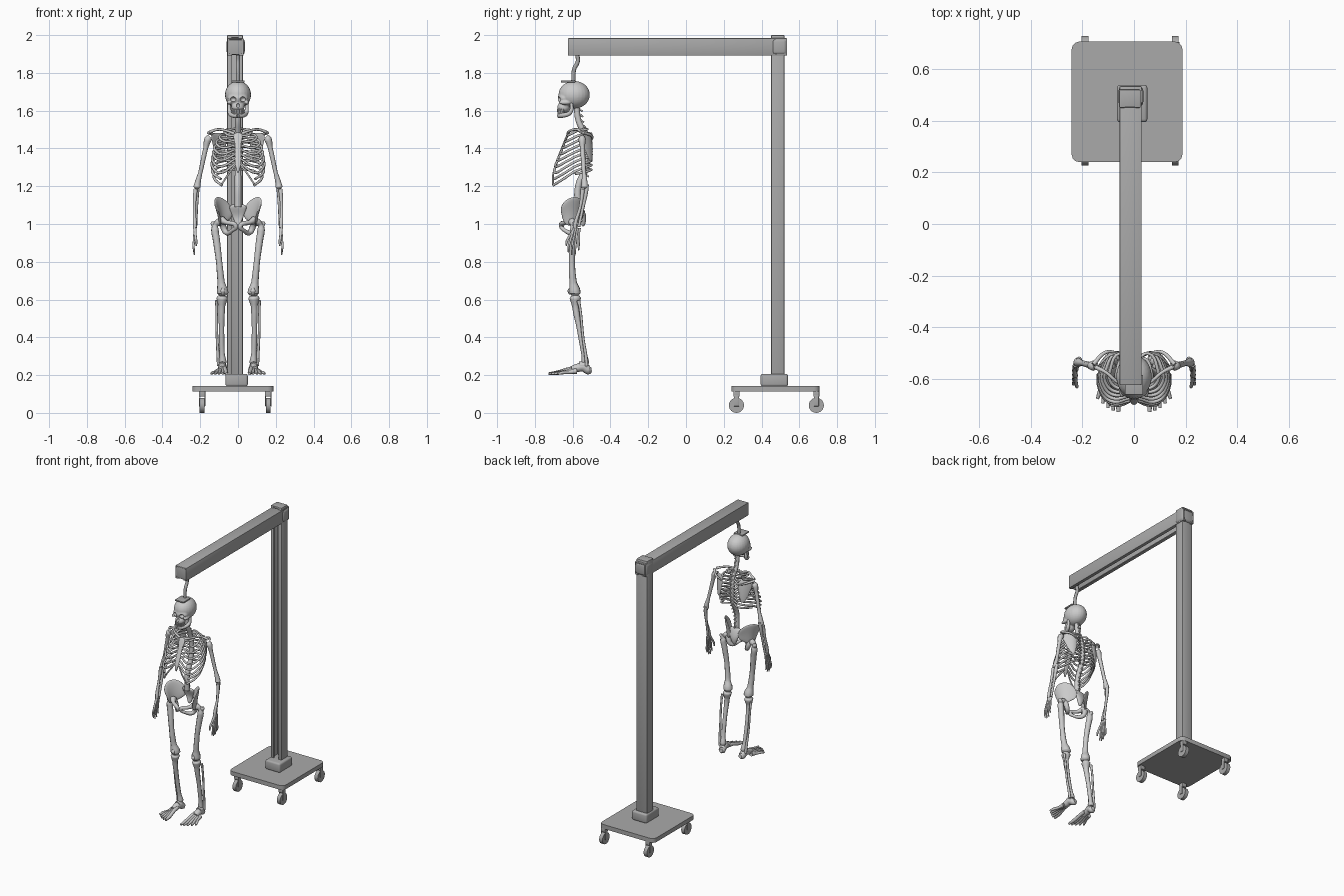
import bpy, bmesh, math
from mathutils import Vector, Matrix

STAND = bpy.data.materials.new('dark_grey')
STAND.diffuse_color = (.4, .4, .4, 1)


def finish(ob, angle=40, mat=None):
    # apply modifiers / convert curves, then smooth
    bpy.ops.object.select_all(action='DESELECT')
    ob.select_set(True)
    bpy.context.view_layer.objects.active = ob
    bpy.ops.object.convert(target='MESH')
    bpy.ops.object.shade_smooth_by_angle(angle=math.radians(angle))
    if mat:
        ob.data.materials.append(mat)
    return ob


def link(name, data):
    ob = bpy.data.objects.new(name, data)
    bpy.context.collection.objects.link(ob)
    return ob


def from_bm(name, bm):
    bmesh.ops.recalc_face_normals(bm, faces=bm.faces)
    me = bpy.data.meshes.new(name)
    bm.to_mesh(me)
    bm.free()
    return link(name, me)


def tubes(name, paths, mirror=False, mat=None):
    # smooth tubes through (x, y, z, radius) points
    cu = bpy.data.curves.new(name, 'CURVE')
    cu.dimensions = '3D'
    cu.bevel_depth, cu.bevel_resolution = 1, 2
    cu.resolution_u, cu.use_fill_caps = 5, True
    for s in ((1, -1) if mirror else (1,)):
        for path in paths:
            sp = cu.splines.new('BEZIER')
            sp.bezier_points.add(len(path) - 1)
            for bp, (x, y, z, r) in zip(sp.bezier_points, path):
                bp.co, bp.radius = (s * x, y, z), r
                bp.handle_left_type = bp.handle_right_type = 'AUTO'
    return finish(link(name, cu), 60, mat)


def box(name, lo, hi, bevel=0.005, vertical=False):
    lo, hi = Vector(lo), Vector(hi)
    bm = bmesh.new()
    bmesh.ops.create_cube(bm, size=1, matrix=Matrix.Translation((lo + hi) / 2) @ Matrix.Diagonal((*(hi - lo), 1)))
    edges = [e for e in bm.edges if not vertical or abs(e.verts[0].co.z - e.verts[1].co.z) > 1e-4]
    bmesh.ops.bevel(bm, geom=edges, offset=bevel, segments=3, profile=0.5, affect='EDGES')
    return finish(from_bm(name, bm), 40, STAND)


def ellipsoids(name, items):
    bm = bmesh.new()
    for c, r in items:
        bmesh.ops.create_uvsphere(bm, u_segments=24, v_segments=16, radius=1,
                                  matrix=Matrix.Translation(c) @ Matrix.Diagonal((*r, 1)))
    return from_bm(name, bm)


def channel(name, a, b, s, t, origin, u, v, w):
    # slotted C-section, open towards -v, extruded along w
    i = a - t
    prof = [(-a, -b), (-s, -b), (-s, t - b), (-i, t - b), (-i, b - t), (i, b - t),
            (i, t - b), (s, t - b), (s, -b), (a, -b), (a, b), (-a, b)]
    u, v, w, o = Vector(u), Vector(v), Vector(w), Vector(origin)
    bm = bmesh.new()
    f = bm.faces.new([bm.verts.new(o + u * p + v * q) for p, q in prof])
    ext = bmesh.ops.extrude_face_region(bm, geom=[f])
    bmesh.ops.translate(bm, vec=w, verts=[g for g in ext['geom'] if isinstance(g, bmesh.types.BMVert)])
    ob = from_bm(name, bm)
    m = ob.modifiers.new('bevel', 'BEVEL')
    m.width, m.segments, m.limit_method = 0.004, 2, 'ANGLE'
    return finish(ob, 40, STAND)


def plate(name, rows, thick, mirror=True):
    # curved bone plate lofted through rows of points
    bm = bmesh.new()
    g = [[bm.verts.new(p) for p in r] for r in rows]
    for a, b in zip(g, g[1:]):
        for k in range(len(a) - 1):
            bm.faces.new((a[k], a[k + 1], b[k + 1], b[k]))
    ob = from_bm(name, bm)
    m = ob.modifiers.new('solid', 'SOLIDIFY')
    m.thickness, m.offset = thick, 0
    ob.modifiers.new('sub', 'SUBSURF').levels = 2
    if mirror:
        ob.modifiers.new('mirror', 'MIRROR')
    return finish(ob, 60)


def lerp(a, b, t):
    return a + (b - a) * t


def sample(keys, z):
    # y along a list of (z, y), z descending
    for (z0, v0), (z1, v1) in zip(keys, keys[1:]):
        if z >= z1:
            return lerp(v0, v1, (z0 - z) / (z0 - z1))
    return keys[-1][1]


# --- stand ---
box('base_plate', (-.242, .24, .113), (.188, .708, .143), .03, True)
box('post_socket', (-.066, .395, .14), (.052, .54, .207), .012)
channel('post', .042, .035, .018, .009, (-.016, .486, .14), (1, 0, 0), (0, 1, 0), (0, 0, 1.86))
channel('beam', .043, .046, .018, .009, (-.013, -.625, 1.938), (1, 0, 0), (0, 0, 1), (0, 1.16, 0))
box('beam_end_cap', (-.05, -.622, 1.897), (.024, -.615, 1.98), .002)
box('clamp', (-.06, .455, 1.895), (.036, .535, 1.982), .018)
box('post_cap', (-.056, .453, 1.985), (.024, .519, 2.0), .004)
for x in (-.19, .16):
    for y in (.267, .69):
        bm = bmesh.new()
        bmesh.ops.create_cone(bm, cap_ends=True, segments=24, radius1=.04, radius2=.04, depth=.026,
                              matrix=Matrix.Translation((x, y, .04)) @ Matrix.Rotation(math.pi / 2, 4, 'Y'))
        finish(from_bm('caster_wheel', bm), 40, STAND)
        for s in (-1, 1):
            box('caster_fork', (x + s * .015 - .002, y - .013, .035), (x + s * .015 + .002, y + .013, .095), .001)
        box('caster_top', (x - .017, y - .016, .086), (x + .017, y + .016, .115), .003)

# --- hanger ---
tubes('hook', [[(0, -.575, 1.895, .011), (0, -.573, 1.86, .011), (0, -.592, 1.82, .011), (0, -.597, 1.75, .011)]],
      mat=STAND)
box('hook_plate', (-.035, -.662, 1.75), (.035, -.585, 1.76), .003)

# --- skull ---
skull = ellipsoids('skull', [((0, -.592, 1.684), (.069, .083, .073)), ((0, -.643, 1.665), (.055, .036, .033)),
                             ((0, -.648, 1.618), (.034, .034, .03)), ((.046, -.64, 1.643), (.013, .034, .011)),
                             ((-.046, -.64, 1.643), (.013, .034, .011))])
holes = ellipsoids('skull_cutter', [((.027, -.682, 1.66), (.017, .028, .015)), ((-.027, -.682, 1.66), (.017, .028, .015)),
                                    ((0, -.685, 1.628), (.009, .02, .014))])
holes.hide_render = True
m = skull.modifiers.new('remesh', 'REMESH')
m.mode, m.voxel_size = 'VOXEL', .005
m = skull.modifiers.new('sockets', 'BOOLEAN')
m.operation, m.object = 'DIFFERENCE', holes
finish(skull, 50)
bpy.data.objects.remove(holes)
tubes('jaw', [[(.047, -.605, 1.64, .008), (.044, -.612, 1.592, .012), (.025, -.655, 1.575, .013),
               (0, -.672, 1.574, .014)]], True)
tubes('teeth', [[(.031 * math.sin(a), -.645 - .034 * math.cos(a), 1.608, .0055),
                 (.03 * math.sin(a), -.643 - .032 * math.cos(a), 1.58, .005)]
                for a in [(k - 4.5) * .3 for k in range(10)]])

# --- spine ---
curve = [(1.63, -.58), (1.55, -.57), (1.48, -.54), (1.40, -.522), (1.30, -.53), (1.2, -.57), (1.09, -.572)]
spines = []
for k in range(18):
    z = lerp(1.61, 1.12, k / 17)
    y = sample(curve, z)
    spines.append([(0, y + .01, z, .006), (0, y + .03, z - .014, .004)])
tubes('backbone', [[(0, v, z, lerp(.015, .018, k / 6)) for k, (z, v) in enumerate(curve)]])
tubes('backbone_processes', spines)

# --- rib cage ---
front = [(1.48, -.622), (1.31, -.69), (1.2, -.708)]
widths = [.07, .098, .116, .126, .133, .138, .14, .138, .13, .115]
ribs = []
for k, w in enumerate(widths):
    zb, zf = lerp(1.505, 1.29, k / 9), lerp(1.47, 1.205, min(k / 8, 1))
    yb, yf = sample(curve, zb), sample(front, zf)
    rib = [(.012, yb + .008, zb, .006), (w * .55, -.502 - (k == 0) * .02, zb - .004, .0065),
           (w * .95, lerp(yb, yf, .3), lerp(zb, zf, .3), .007)]
    if k < 9:
        rib.append((w * .95, lerp(yb, yf, .68), lerp(zb, zf, .7), .007))
        rib.append((w * .66, yf + .004, zf, .007))
        if k < 7:
            zs = lerp(1.468, 1.32, k / 6)
            rib.append((.014, sample(front, zs), zs, .006))
    ribs.append(rib)
tubes('ribs', ribs, True)
tubes('costal_margin', [[(.014, -.687, 1.315, .005), (.05, -.703, 1.265, .005), (.088, -.704, 1.208, .005)]], True)
plate('sternum', [[(x * w, sample(front, z) - .002, z) for x in (-1, 0, 1)]
                  for z, w in ((1.485, .024), (1.45, .026), (1.43, .015), (1.36, .019), (1.31, .016), (1.27, .005))],
      .012, False)

# --- shoulders and arms ---
tubes('collar_bones', [[(.018, -.625, 1.478, .009), (.06, -.615, 1.493, .007), (.11, -.575, 1.5, .007),
                        (.15, -.555, 1.487, .009)]], True)
plate('shoulder_blades', [[(.055, -.504, 1.48), (.1, -.508, 1.488), (.15, -.57, 1.48)],
                          [(.06, -.496, 1.42), (.1, -.5, 1.42), (.138, -.55, 1.43)],
                          [(.08, -.497, 1.325), (.095, -.5, 1.322), (.11, -.51, 1.33)]], .008)
tubes('shoulder_blade_spines', [[(.065, -.498, 1.445, .004), (.11, -.498, 1.466, .007), (.158, -.545, 1.484, .009)]], True)
tubes('upper_arms', [[(.148, -.55, 1.462, .014), (.158, -.55, 1.45, .02), (.17, -.548, 1.405, .013),
                      (.2, -.54, 1.27, .011), (.214, -.537, 1.215, .016), (.217, -.537, 1.196, .019),
                      (.218, -.537, 1.188, .012)]], True)
tubes('forearms', [[(.213, -.525, 1.21, .011), (.217, -.53, 1.17, .012), (.22, -.547, 1.08, .008), (.224, -.568, .985, .008)],
                   [(.225, -.546, 1.185, .012), (.231, -.56, 1.09, .008), (.229, -.586, 1.0, .011),
                    (.228, -.588, .98, .011)]], True)
hand = [[(.228, -.59, .975, .009), (.226, -.61, .945, .007), (.222, -.63, .91, .007), (.22, -.634, .885, .004)]]
for k in range(4):
    y0, y1 = -.592 + .009 * k, -.622 + .018 * k
    tip = (.85, .837, .842, .862)[k]
    hand.append([(.228, y0, .978, .009), (.23, lerp(y0, y1, .25), .955, .006), (.233, lerp(y0, y1, .7), .912, .0065),
                 (.235, y1, .875, .0055), (.23, y1, tip, .004)])
tubes('hands', hand, True)

# --- pelvis ---
crest = [(.12, -.67, 1.09), (.13, -.635, 1.135), (.108, -.585, 1.152), (.065, -.548, 1.132), (.032, -.538, 1.085)]
neck = [(.09, -.648, 1.0), (.095, -.615, .985), (.085, -.59, .99), (.06, -.57, 1.01), (.034, -.545, 1.03)]
mid = [((a[0] + b[0]) / 2 - .008, (a[1] + b[1]) / 2, (a[2] + b[2]) / 2) for a, b in zip(crest, neck)]
plate('hip_wings', [crest, mid, neck], .014)
tubes('hip_rings', [[(.085, -.61, 1.02, .022), (.06, -.638, 1.008, .012), (.012, -.66, .99, .013),
                     (.032, -.64, .965, .01), (.062, -.598, .955, .015), (.078, -.59, .985, .017),
                     (.085, -.605, 1.02, .02)]], True)
plate('sacrum', [[(-w, y - .008, z), (0, y, z), (w, y - .008, z)]
                 for z, y, w in ((1.105, -.56, .05), (1.07, -.545, .046), (1.03, -.532, .026), (.985, -.545, .008))],
      .022, False)

# --- legs ---
tubes('thigh_bones', [[(.088, -.605, 1.008, .02), (.1, -.602, 1.01, .021), (.118, -.597, .995, .014),
                       (.122, -.594, .97, .021), (.115, -.597, .92, .02), (.1, -.604, .8, .017),
                       (.089, -.597, .69, .02), (.083, -.59, .65, .031), (.081, -.588, .635, .032),
                       (.081, -.588, .622, .02)],
                      [(.122, -.592, .985, .015), (.132, -.588, 1.005, .014), (.132, -.588, 1.012, .008)]], True)
tubes('knee_caps', [[(.08, -.612, .66, .008), (.08, -.614, .645, .014), (.08, -.612, .628, .007)]], True)
tubes('shin_bones', [[(.083, -.587, .62, .022), (.084, -.586, .607, .03), (.086, -.585, .565, .018),
                      (.087, -.565, .45, .014), (.084, -.54, .31, .014), (.081, -.533, .27, .02),
                      (.081, -.532, .258, .017)],
                     [(.112, -.57, .595, .01), (.113, -.562, .56, .007), (.111, -.545, .4, .007),
                      (.104, -.528, .28, .009), (.103, -.526, .25, .009)]], True)

# --- feet ---
foot = [[(.075, -.501, .228, .014), (.077, -.515, .227, .024), (.082, -.545, .243, .024), (.085, -.575, .238, .022),
         (.088, -.605, .23, .018)],
        [(.083, -.525, .252, .022), (.084, -.565, .25, .021)]]
for k in range(5):
    x0, x1 = .072 + .009 * k, .06 + .0205 * k
    tip = (-.732, -.728, -.717, -.7, -.682)[k]
    r = .0115 if k == 0 else .009
    z0 = .237 - .004 * k
    foot.append([(x0, -.58, z0, .014), (lerp(x0, x1, .3), -.62, z0 - .006, r),
                 (lerp(x0, x1, .75), lerp(-.62, tip, .55), .213, r), (x1, tip + .004, .207, r * .65)])
tubes('feet', foot, True)
